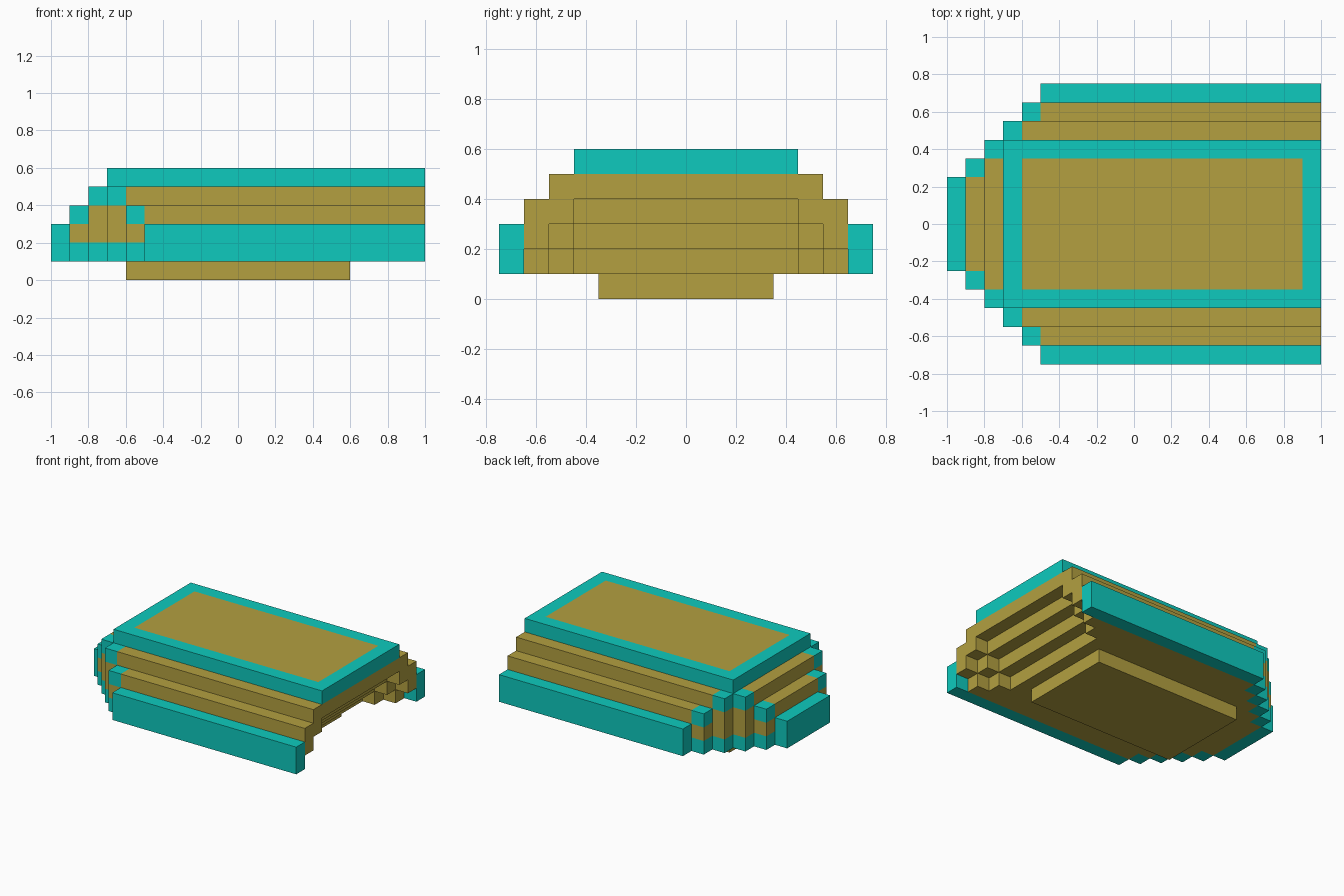
import bpy, bmesh
from mathutils import Vector

if "Cube" in bpy.data.objects:
    bpy.data.objects.remove(bpy.data.objects["Cube"])

U = 0.1                                   # block size
NX, NY, MID = 20, 15, 7                   # grid blocks in x and y, middle row


def material(name, rgb):
    m = bpy.data.materials.new(name)
    m.diffuse_color = (*rgb, 1)
    m.use_nodes = True
    m.node_tree.nodes["Principled BSDF"].inputs["Base Color"].default_value = m.diffuse_color
    return m


TAN = material("tan", (0.451, 0.352, 0.0513))
TEAL = material("teal", (0.0044, 0.591, 0.515))


def part_at(i, j, k):
    """Name of the part that fills block (i, j, k), or None when empty."""
    m = abs(j - MID)                      # distance from the centre line
    if not (0 <= i < NX and 0 <= m <= MID and 0 <= k < 6):
        return None
    # belly plate under the shell
    if k == 0:
        return "belly_plate" if 4 <= i < 16 and m <= 3 else None
    # stepped rounding of the corners at the -x end
    if i < m - 2:
        return None
    # terraces rise one block per ring up to a flat top
    ring = min(i, MID - m, 3)
    top = 3 + ring
    if k >= top:
        return None
    # stepped undercut at the open +x end
    if i >= NX - max(0, ring_from_side(m) - (k - 1)):
        return None
    # outer rim, corner posts and the border of the flat top
    if ring == 0:
        return "rim"
    if i == m - 2 and k in (1, top - 1):
        return "corner_trim"
    if k == 5 and (i in (3, NX - 1) or m == 4):
        return "top_border"
    return "shell"


def ring_from_side(m):
    return min(MID - m, 3)


def build(part, mat):
    """Skin every exposed block face that belongs to one part."""
    bm = bmesh.new()
    verts = {}

    def vert(p):
        key = tuple(p)
        if key not in verts:
            verts[key] = bm.verts.new((key[0] * U - 1, key[1] * U - 0.75, key[2] * U))
        return verts[key]

    for i in range(NX):
        for j in range(NY):
            for k in range(6):
                if part_at(i, j, k) != part:
                    continue
                for axis in range(3):
                    for side in (0, 1):
                        n = [i, j, k]
                        n[axis] += 1 if side else -1
                        if part_at(*n):
                            continue
                        a, b = (axis + 1) % 3, (axis + 2) % 3
                        quad = []
                        for da, db in ((0, 0), (1, 0), (1, 1), (0, 1)):
                            p = [i, j, k]
                            p[axis] += side
                            p[a] += da
                            p[b] += db
                            quad.append(vert(p))
                        bm.faces.new(quad if side else quad[::-1])
    mesh = bpy.data.meshes.new(part)
    bm.to_mesh(mesh)
    bm.free()
    mesh.materials.append(mat)
    bpy.context.collection.objects.link(bpy.data.objects.new(part, mesh))


build("shell", TAN)
build("belly_plate", TAN)
build("rim", TEAL)
build("corner_trim", TEAL)
build("top_border", TEAL)
